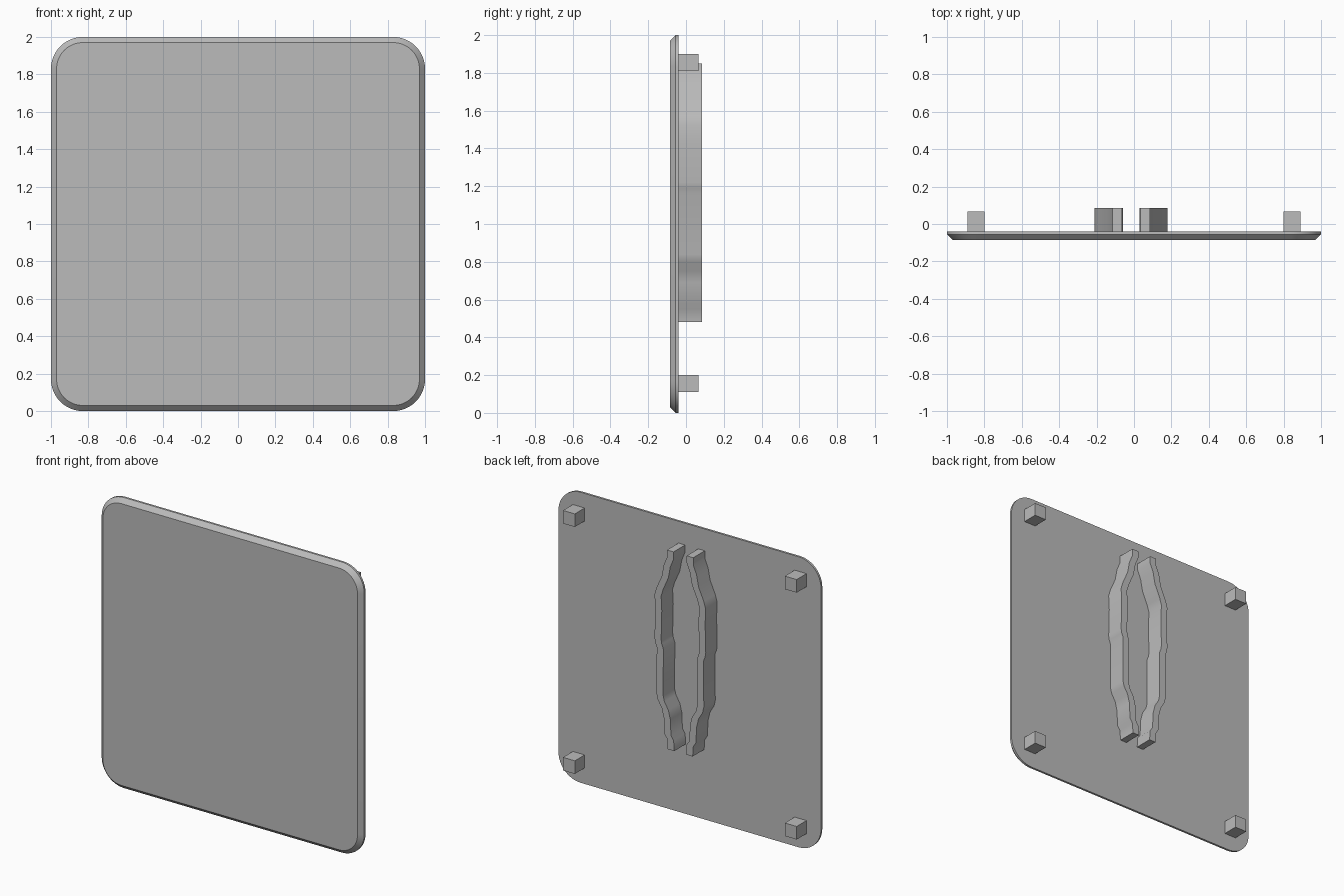
import bpy, bmesh, math

if "Cube" in bpy.data.objects:
    bpy.data.objects.remove(bpy.data.objects["Cube"], do_unlink=True)

grey = bpy.data.materials.new("plain_grey")
grey.use_nodes = True
grey.diffuse_color = (0.5, 0.5, 0.5, 1)
grey.node_tree.nodes["Principled BSDF"].inputs["Base Color"].default_value = (0.5, 0.5, 0.5, 1)

BACK = -0.04  # rear surface of the plate


def loft(name, rings, smooth=30):
    """Skin a stack of equal outlines and cap both ends."""
    bm = bmesh.new()
    loops = [[bm.verts.new(p) for p in ring] for ring in rings]
    for a, b in zip(loops, loops[1:]):
        for i in range(len(a)):
            j = (i + 1) % len(a)
            bm.faces.new((a[i], a[j], b[j], b[i]))
    bm.faces.new(loops[0])
    bm.faces.new(loops[-1])
    bmesh.ops.recalc_face_normals(bm, faces=bm.faces)
    mesh = bpy.data.meshes.new(name)
    bm.to_mesh(mesh)
    bm.free()
    obj = bpy.data.objects.new(name, mesh)
    bpy.context.collection.objects.link(obj)
    mesh.materials.append(grey)
    bpy.ops.object.select_all(action="DESELECT")
    obj.select_set(True)
    bpy.context.view_layer.objects.active = obj
    bpy.ops.object.shade_smooth_by_angle(angle=math.radians(smooth))
    return obj


def rounded_square(half, radius, y, steps=12):
    points = []
    for corner, (sx, sz) in enumerate([(1, 1), (-1, 1), (-1, -1), (1, -1)]):
        for k in range(steps + 1):
            t = math.pi / 2 * (corner + k / steps)
            points.append((sx * (half - radius) + radius * math.cos(t), y,
                           1 + sz * (half - radius) + radius * math.sin(t)))
    return points


# Plate with a chamfered front rim
loft("plate", [rounded_square(0.97, 0.14, -0.085),
               rounded_square(1.0, 0.17, -0.055),
               rounded_square(1.0, 0.17, BACK)])

# Square corner pegs on the back
for side, sx in (("left", 1), ("right", -1)):
    for level, z in (("upper", 1.855), ("lower", 0.155)):
        rings = [[(sx * 0.845 + dx * 0.045, y, z + dz * 0.045)
                  for dx, dz in ((-1, -1), (1, -1), (1, 1), (-1, 1))]
                 for y in (BACK, 0.067)]
        loft(f"{level}_{side}_peg", rings)

# Pair of stepped, bowed ribs: outer offset from the rib axis and height
AXIS, THICK = -0.015, 0.05
outline = [(0.10, 1.85), (0.10, 1.80), (0.125, 1.74), (0.14, 1.66),
           (0.18, 1.57), (0.195, 1.52), (0.19, 1.42), (0.195, 1.22),
           (0.19, 1.19), (0.178, 1.16), (0.18, 0.84), (0.17, 0.80),
           (0.14, 0.75), (0.125, 0.69), (0.12, 0.58), (0.10, 0.55),
           (0.095, 0.48)]
section = outline + [(u - THICK, z) for u, z in reversed(outline)]
for side, sx in (("left", 1), ("right", -1)):
    loft(f"{side}_rib", [[(AXIS + sx * u, y, z) for u, z in section]
                         for y in (BACK, 0.085)], 35)
